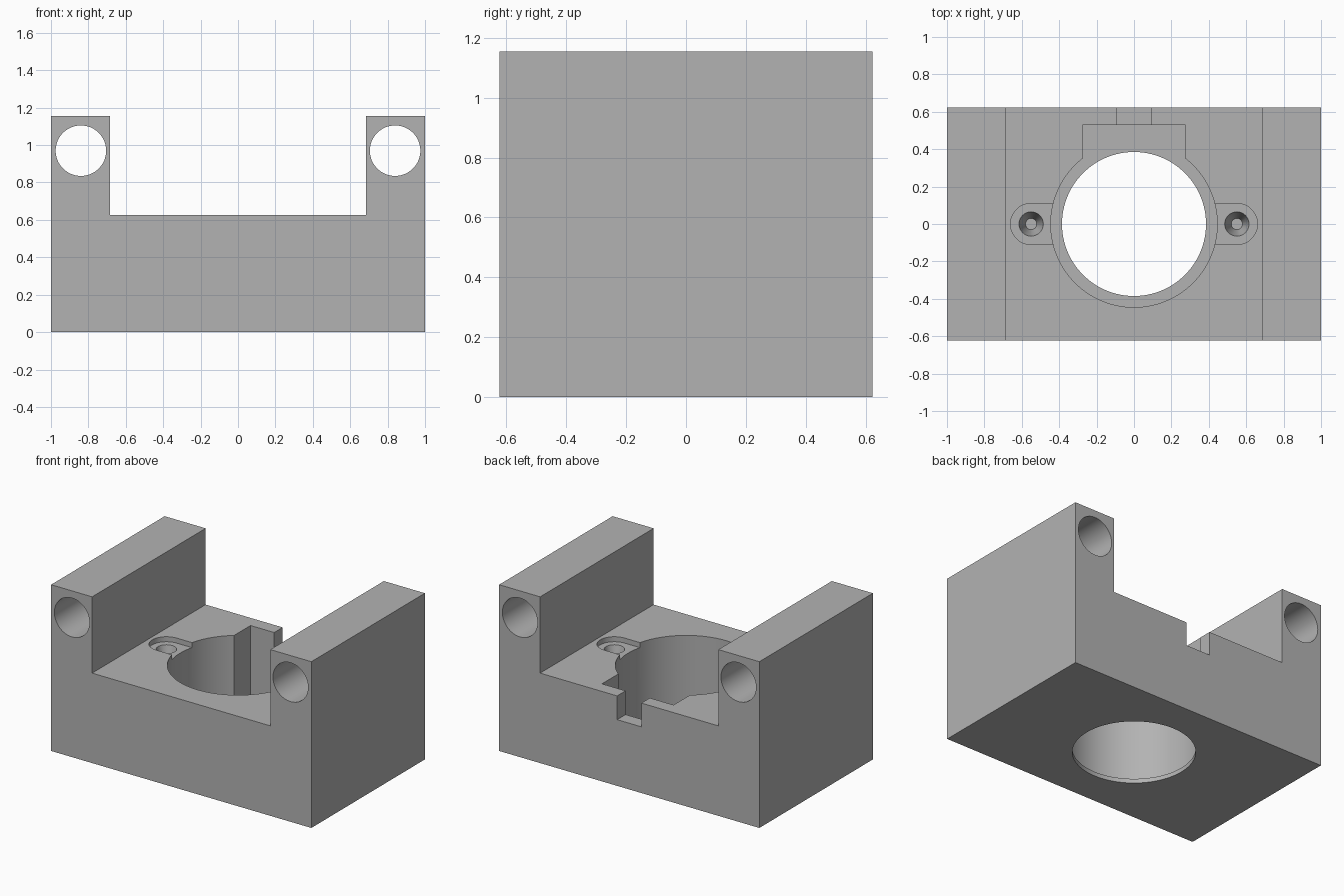
import bpy, bmesh
from math import pi, cos, sin, radians
from mathutils import Matrix

cube = bpy.data.objects.get("Cube")
if cube:
    bpy.data.objects.remove(cube)

W, D, H = 1.0, 0.623, 1.155      # half width, half depth, height
WALL, DECK = 0.685, 0.625        # inner wall face, saddle height
FLOOR = 0.03                     # thin lip under the main pocket

grey = bpy.data.materials.new("grey plastic")
grey.use_nodes = True
tone = (0.45, 0.45, 0.45, 1)
grey.diffuse_color = tone
grey.node_tree.nodes["Principled BSDF"].inputs["Base Color"].default_value = tone


def add_object(name, bm):
    bmesh.ops.recalc_face_normals(bm, faces=bm.faces)
    mesh = bpy.data.meshes.new(name)
    bm.to_mesh(mesh)
    bm.free()
    mesh.materials.append(grey)
    ob = bpy.data.objects.new(name, mesh)
    bpy.context.collection.objects.link(ob)
    return ob


def prism(name, outline, vec):
    """Extrude a closed outline of 3D points along vec."""
    bm = bmesh.new()
    face = bm.faces.new([bm.verts.new(p) for p in outline])
    new = bmesh.ops.extrude_face_region(bm, geom=[face])["geom"]
    bmesh.ops.translate(bm, vec=vec, verts=[v for v in new if isinstance(v, bmesh.types.BMVert)])
    return add_object(name, bm)


def box(name, x0, x1, y0, y1, z0, z1):
    return prism(name, [(x0, y0, z0), (x1, y0, z0), (x1, y1, z0), (x0, y1, z0)], (0, 0, z1 - z0))


def cone(name, r0, r1, depth, centre, rot=Matrix(), sides=64):
    bm = bmesh.new()
    bmesh.ops.create_cone(bm, cap_ends=True, segments=sides, radius1=r0, radius2=r1,
                          depth=depth, matrix=Matrix.Translation(centre) @ rot)
    return add_object(name, bm)


# Saddle block: U-shaped front profile run from front to back
half = [(W, 0), (W, H), (WALL, H), (WALL, DECK)]
profile = half + [(-x, z) for x, z in reversed(half)]
block = prism("saddle_block", [(x, -D, z) for x, z in profile], (0, 2 * D, 0))

# Central round pocket, through hole, rear pocket and rear cable notch
cutters = [
    cone("pocket_cutter", 0.445, 0.445, 1, (0, 0, FLOOR + 0.5), sides=128),
    box("rear_pocket_cutter", -0.275, 0.275, 0, 0.53, FLOOR, 1),
    cone("through_hole_cutter", 0.385, 0.385, 2, (0, 0, 0.5), sides=128),
    box("cable_notch_cutter", -0.093, 0.093, 0.45, 0.8, DECK - 0.165, 1),
]

# Screw ears, tapered screw holes and rod bores on both sides
EAR, EAR_R, EAR_Z = 0.55, 0.11, DECK - 0.035
for s, side in ((1, "left"), (-1, "right")):
    arc = [radians(-90 + 180 * i / 24) for i in range(25)]
    outline = [(s * (EAR + EAR_R * cos(a)), EAR_R * sin(a), EAR_Z) for a in arc]
    outline += [(s * 0.3, EAR_R, EAR_Z), (s * 0.3, -EAR_R, EAR_Z)]
    cutters += [
        prism(side + "_ear_cutter", outline, (0, 0, 0.2)),
        cone(side + "_screw_cutter", 0.03, 0.065, 0.15, (s * EAR, 0, EAR_Z - 0.075), sides=32),
        cone(side + "_rod_bore_cutter", 0.135, 0.135, 2, (s * 0.84, 0, 0.97),
             Matrix.Rotation(pi / 2, 4, 'X')),
    ]

for c in cutters:
    mod = block.modifiers.new(c.name, 'BOOLEAN')
    mod.operation = 'DIFFERENCE'
    mod.solver = 'EXACT'
    mod.object = c

# Bake the cuts, then drop the cutters
bpy.ops.object.select_all(action='DESELECT')
bpy.context.view_layer.objects.active = block
block.select_set(True)
for mod in list(block.modifiers):
    bpy.ops.object.modifier_apply(modifier=mod.name)
for c in cutters:
    bpy.data.objects.remove(c)
bpy.ops.object.shade_smooth_by_angle(angle=radians(30))
